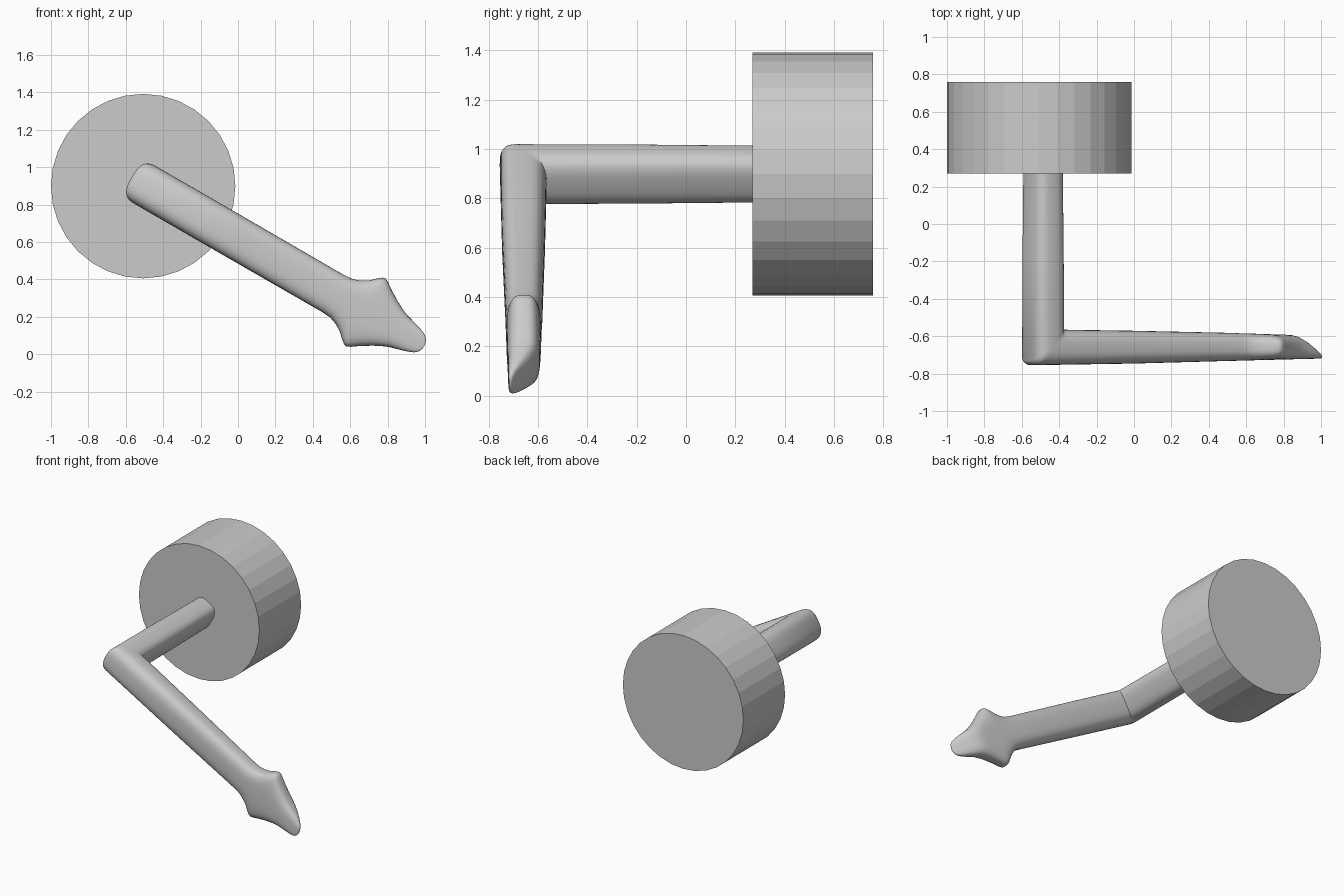
import bpy, bmesh
from math import sin, cos, pi, radians, copysign

if "Cube" in bpy.data.objects:
    bpy.data.objects.remove(bpy.data.objects["Cube"])

# Round base drum: faceted cylinder lying along y
bpy.ops.mesh.primitive_cylinder_add(vertices=32, radius=0.493, depth=0.488,
                                    location=(-0.507, 0.514, 0.8985),
                                    rotation=(pi / 2, 0, 0))
bpy.context.object.name = "drum"

# Bent lever: one rounded-square section swept along the shaft, mitred, then along the arm
SIDES = 40
TILT = radians(30)
U0, V0, Y0 = -0.87, 0.535, -0.66   # elbow centre: along arm, across arm, depth


def section(half_a, half_b, power=3.0):
    """Superellipse points (a, b)."""
    pts = []
    for i in range(SIDES):
        c, s = cos(2 * pi * i / SIDES), sin(2 * pi * i / SIDES)
        pts.append((half_a * copysign(abs(c) ** (2 / power), c),
                    half_b * copysign(abs(s) ** (2 / power), s)))
    return pts


def place(u, v, y):
    """Arm coordinates to world."""
    return (u * cos(TILT) + v * sin(TILT), y, -u * sin(TILT) + v * cos(TILT))


rings = []
# shaft, from inside the drum to the elbow
for a, b, y in [(0.088, 0.110, 0.35), (0.093, 0.115, -0.2)]:
    rings.append([place(U0 + p, V0 + q, y) for p, q in section(a, b)])
# elbow mitre with a slightly softened outer corner
elbow = section(0.095, 0.116)
rings.append([place(U0 + p, V0 + q, Y0 + p + 0.025) for p, q in elbow])
soft = [(p * 0.9 if p < 0 else p, q) for p, q in elbow]
rings.append([place(U0 + p, V0 + q, Y0 + p) for p, q in soft])
rings.append([place(U0 + p + 0.025, V0 + q, Y0 + p) for p, q in elbow])

# arm and arrow head: position, half width, front y, back y
arm = [(-0.30, 0.116, -0.746, -0.571), (0.28, 0.115, -0.732, -0.582),
       (0.33, 0.119, -0.731, -0.584), (0.37, 0.133, -0.730, -0.585),
       (0.41, 0.157, -0.729, -0.586), (0.445, 0.190, -0.728, -0.587),
       (0.465, 0.206, -0.728, -0.588), (0.482, 0.210, -0.727, -0.588),
       (0.503, 0.199, -0.727, -0.589), (0.54, 0.173, -0.726, -0.590),
       (0.60, 0.136, -0.725, -0.591), (0.645, 0.113, -0.724, -0.594),
       (0.68, 0.098, -0.723, -0.602), (0.73, 0.084, -0.722, -0.627),
       (0.78, 0.069, -0.721, -0.661), (0.81, 0.056, -0.720, -0.684),
       (0.83, 0.039, -0.719, -0.699), (0.840, 0.015, -0.717, -0.709)]
for u, half, front, back in arm:
    mid = (front + back) / 2
    rings.append([place(u, V0 + q, mid + p)
                  for p, q in section((back - front) / 2, half)])

bm = bmesh.new()
loops = [[bm.verts.new(co) for co in ring] for ring in rings]
for r0, r1 in zip(loops, loops[1:]):
    for i in range(SIDES):
        j = (i + 1) % SIDES
        bm.faces.new((r0[i], r0[j], r1[j], r1[i]))
bm.faces.new(loops[0])
bm.faces.new(loops[-1])
bmesh.ops.recalc_face_normals(bm, faces=bm.faces)
mesh = bpy.data.meshes.new("lever")
bm.to_mesh(mesh)
bm.free()
lever = bpy.data.objects.new("lever", mesh)
bpy.context.collection.objects.link(lever)

# Smooth shading on the lever only
bpy.ops.object.select_all(action='DESELECT')
lever.select_set(True)
bpy.context.view_layer.objects.active = lever
bpy.ops.object.shade_smooth_by_angle(angle=radians(50))
